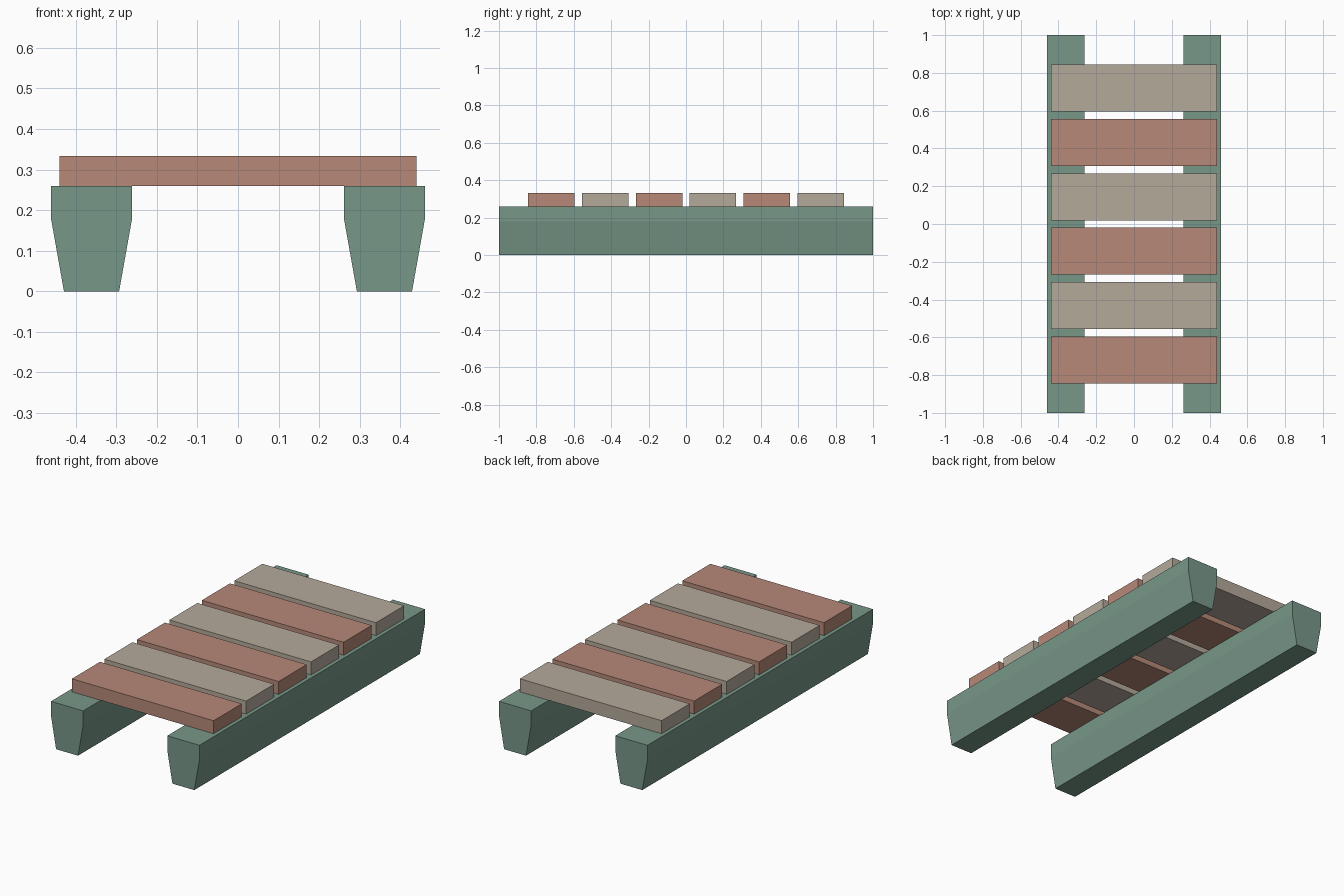
import bpy
import bmesh

old = bpy.data.objects.get("Cube")
if old:
    bpy.data.objects.remove(old, do_unlink=True)


def make_material(name, rgb):
    mat = bpy.data.materials.new(name)
    mat.use_nodes = True
    color = (*rgb, 1.0)
    mat.diffuse_color = color
    mat.node_tree.nodes["Principled BSDF"].inputs["Base Color"].default_value = color
    return mat


def extrude_profile(name, profile, y_start, y_end, mat):
    """Extrude a closed x-z outline along y."""
    bm = bmesh.new()
    face = bm.faces.new([bm.verts.new((x, y_start, z)) for x, z in profile])
    grown = bmesh.ops.extrude_face_region(bm, geom=[face])["geom"]
    verts = [v for v in grown if isinstance(v, bmesh.types.BMVert)]
    bmesh.ops.translate(bm, verts=verts, vec=(0, y_end - y_start, 0))
    bmesh.ops.recalc_face_normals(bm, faces=bm.faces)
    mesh = bpy.data.meshes.new(name)
    bm.to_mesh(mesh)
    bm.free()
    mesh.materials.append(mat)
    obj = bpy.data.objects.new(name, mesh)
    bpy.context.collection.objects.link(obj)
    return obj


green = make_material("muted green", (0.19, 0.31, 0.25))
clay = make_material("clay red", (0.47, 0.25, 0.19))
beige = make_material("warm beige", (0.46, 0.40, 0.33))

BEAM_X, BEAM_TOP, SHOULDER = 0.361, 0.26, 0.18
HALF_TOP, HALF_FOOT = 0.1, 0.068

# Two long beams with tapered lower sides
beam_profile = [(-HALF_FOOT, 0), (HALF_FOOT, 0), (HALF_TOP, SHOULDER),
                (HALF_TOP, BEAM_TOP), (-HALF_TOP, BEAM_TOP), (-HALF_TOP, SHOULDER)]
for side, sign in (("left", 1), ("right", -1)):
    beam = extrude_profile(f"{side}_beam", beam_profile, -1, 1, green)
    beam.location.x = sign * BEAM_X

# Six cross planks in alternating colours, front to back
COUNT, PITCH, WIDTH = 6, 0.288, 0.249
PLANK_X, PLANK_TOP = 0.44, 0.333
plank_profile = [(-PLANK_X, BEAM_TOP), (PLANK_X, BEAM_TOP),
                 (PLANK_X, PLANK_TOP), (-PLANK_X, PLANK_TOP)]
for i in range(COUNT):
    plank = extrude_profile(f"plank_{i + 1}", plank_profile, -WIDTH / 2, WIDTH / 2,
                            beige if i % 2 else clay)
    plank.location.y = (i - (COUNT - 1) / 2) * PITCH
